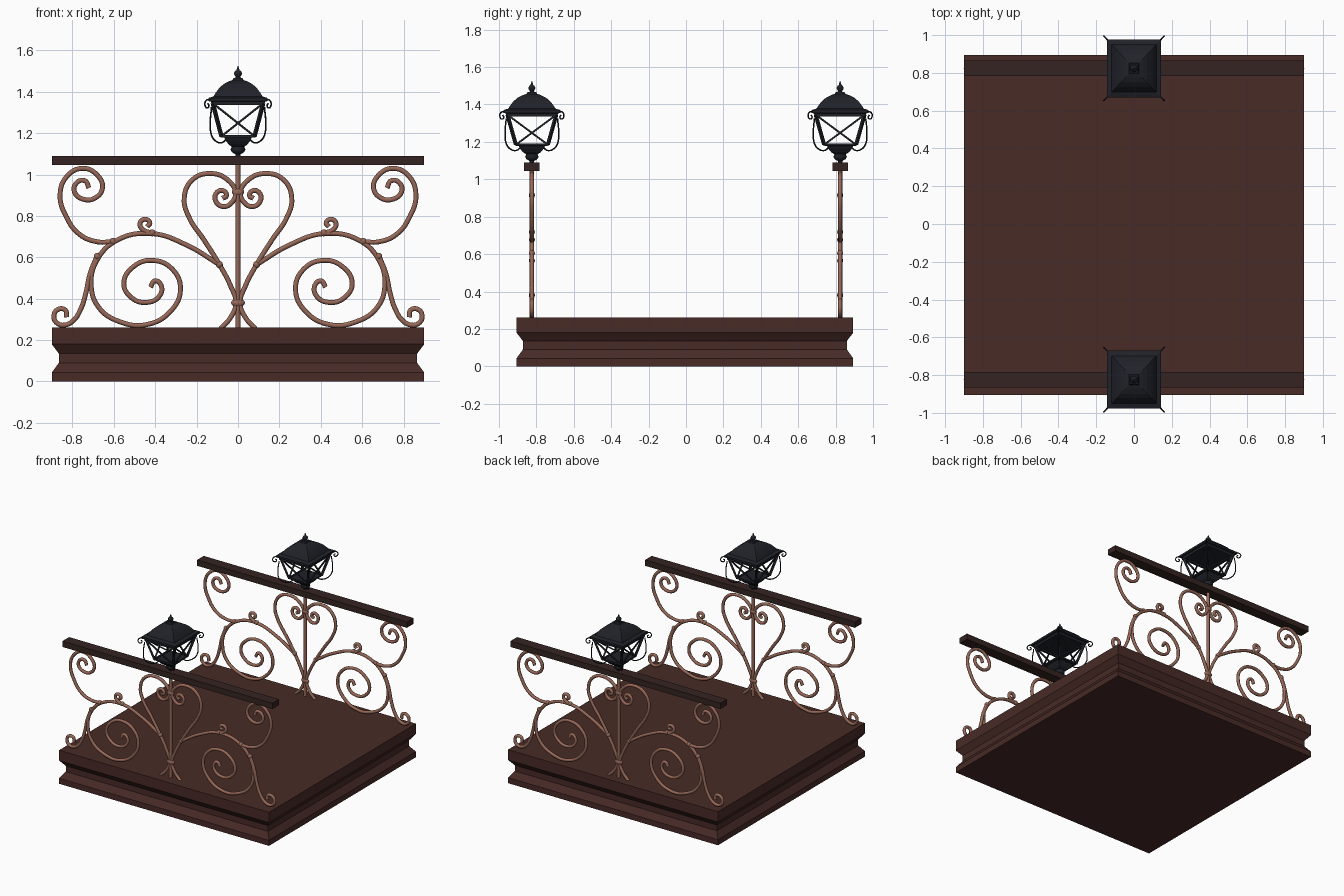
import bpy, bmesh, math
from mathutils import Matrix, Vector

if "Cube" in bpy.data.objects:
    bpy.data.objects.remove(bpy.data.objects["Cube"])


def mat(name, c):
    m = bpy.data.materials.new(name)
    m.diffuse_color = (*c, 1)
    m.use_nodes = True
    m.node_tree.nodes["Principled BSDF"].inputs["Base Color"].default_value = m.diffuse_color
    return m


BROWN = mat("brown_wood", (0.065, 0.024, 0.020))
DARK = mat("dark_wood", (0.034, 0.017, 0.015))
COPPER = mat("copper_iron", (0.31, 0.14, 0.098))
BLACK = mat("black_iron", (0.014, 0.016, 0.022))


def add(name, mesh, material, loc=(0, 0, 0), smooth=None):
    ob = bpy.data.objects.new(name, mesh)
    bpy.context.collection.objects.link(ob)
    ob.location = loc
    mesh.materials.clear()
    mesh.materials.append(material)
    if smooth:
        bpy.ops.object.select_all(action='DESELECT')
        ob.select_set(True)
        bpy.context.view_layer.objects.active = ob
        bpy.ops.object.shade_smooth_by_angle(angle=math.radians(smooth))
    return ob


def loft(name, rings, material, loc=(0, 0, 0), sides=4, smooth=None):
    """Stack of rectangular (or round) rings given as (half x, half y, z)."""
    bm = bmesh.new()
    k = math.sqrt(2) if sides == 4 else 1
    off = math.pi / 4 if sides == 4 else 0
    loops = []
    for hx, hy, z in rings:
        loops.append([bm.verts.new((hx * k * math.cos(off + 2 * math.pi * i / sides),
                                    hy * k * math.sin(off + 2 * math.pi * i / sides), z))
                      for i in range(sides)])
    for a, b in zip(loops, loops[1:]):
        for i in range(sides):
            j = (i + 1) % sides
            bm.faces.new((a[i], a[j], b[j], b[i]))
    bm.faces.new(loops[0][::-1])
    bm.faces.new(loops[-1])
    me = bpy.data.meshes.new(name)
    bm.to_mesh(me)
    bm.free()
    return add(name, me, material, loc, smooth)


def pipes(name, paths, radius, material, loc=(0, 0, 0), res=6, bevel=2):
    """Round bars swept along smooth paths, joined in one mesh."""
    cu = bpy.data.curves.new(name, 'CURVE')
    cu.dimensions = '3D'
    cu.resolution_u = res
    cu.bevel_depth = radius
    cu.bevel_resolution = bevel
    cu.use_fill_caps = True
    for path in paths:
        sp = cu.splines.new('BEZIER')
        sp.bezier_points.add(len(path) - 1)
        for p, co in zip(sp.bezier_points, path):
            p.co = co
            p.handle_left_type = p.handle_right_type = 'AUTO'
    tmp = bpy.data.objects.new("tmp", cu)
    bpy.context.collection.objects.link(tmp)
    bpy.context.view_layer.update()
    ev = tmp.evaluated_get(bpy.context.evaluated_depsgraph_get())
    me = bpy.data.meshes.new_from_object(ev)
    bpy.data.objects.remove(tmp)
    return add(name, me, material, loc, 50)


# Moulded base platform
BY = -0.006
loft("base", [(0.9, 0.9, 0), (0.9, 0.9, 0.043), (0.866, 0.866, 0.09),
              (0.866, 0.866, 0.135), (0.9, 0.9, 0.18), (0.9, 0.9, 0.26)], BROWN, (0, BY, 0))

# Scroll paths of one half panel (x, z)
HEART = [(.085, .255), (.035, .31), (.01, .38), (.035, .46), (.09, .565), (.165, .685),
         (.235, .79), (.26, .885), (.22, .975), (.13, 1.005), (.045, .97), (.012, .91),
         (.03, .865), (.07, .845), (.108, .872), (.103, .912), (.072, .922), (.056, .897), (.075, .885)]
SPIRAL = [(.09, .565), (.25, .66), (.42, .715), (.59, .68), (.685, .58), (.71, .47),
          (.675, .36), (.57, .288), (.44, .275), (.325, .34), (.278, .445), (.315, .54),
          (.41, .585), (.505, .555), (.552, .475), (.515, .405), (.44, .382),
          (.378, .415), (.372, .465), (.402, .486), (.423, .455)]
CURL = [(.41, .717), (.457, .732), (.474, .762), (.45, .784), (.426, .765), (.44, .748)]
CORNER = [(.605, .675), (.68, .675), (.765, .71), (.832, .8), (.86, .9), (.828, .99),
          (.75, 1.03), (.678, .995), (.655, .935), (.69, .887), (.745, .88), (.79, .915),
          (.78, .96), (.74, .97), (.72, .935)]
FOOT = [(.68, .61), (.715, .52), (.737, .42), (.76, .35), (.795, .295), (.835, .273),
        (.872, .28), (.89, .315), (.87, .348), (.835, .345), (.828, .31)]
BEADS = [(.09, .565), (.415, .718), (.605, .677), (.68, .605)]


def panel(tag, y):
    # Wrought scrolls, mirrored across the post
    paths = [[(s * x, 0, z) for x, z in p]
             for s in (1, -1) for p in (HEART, SPIRAL, CURL, CORNER, FOOT)]
    pipes(tag + "_scrolls", paths, 0.0118, COPPER, (0, y, 0))
    loft(tag + "_post", [(.0115, .0115, .25), (.0115, .0115, 1.05)], COPPER, (0, y, 0), 12, 50)
    # Beads and collars at the joints
    bm = bmesh.new()
    items = [(s * x, z, .017, .017) for s in (1, -1) for x, z in BEADS]
    items += [(0, .38, .034, .02), (0, .915, .03, .02)]
    for x, z, rx, rz in items:
        bmesh.ops.create_uvsphere(bm, u_segments=12, v_segments=8, radius=1,
                                  matrix=Matrix.Translation((x, 0, z)) @ Matrix.Diagonal((rx, .016, rz, 1)))
    me = bpy.data.meshes.new(tag + "_beads")
    bm.to_mesh(me)
    bm.free()
    add(tag + "_beads", me, COPPER, (0, y, 0), 60)
    # Top rail
    loft(tag + "_rail", [(.9, .041, 1.045), (.9, .041, 1.09)], DARK, (0, y, 0))


def bar(bm, a, b, w):
    """Square bar between two points."""
    a, b = Vector(a), Vector(b)
    d = b - a
    m = Matrix.Translation((a + b) / 2) @ d.to_track_quat('Z', 'Y').to_matrix().to_4x4()
    bmesh.ops.create_cube(bm, size=1, matrix=m @ Matrix.Diagonal((w, w, d.length, 1)))


def lantern(tag, y):
    loc = (0, y, 0)
    r = 1.07  # lantern is slightly deeper than wide

    def sq(rows):
        return [(h, h * r, z) for h, z in rows]
    # Stem and bowl under the cage
    loft(tag + "_stem", [(.012, .012, 1.085), (.012, .012, 1.098), (.03, .03, 1.108), (.036, .036, 1.12),
                         (.03, .03, 1.135), (.036, .036, 1.15)], BLACK, loc, 12, 50)
    loft(tag + "_bowl", sq([(.03, 1.135), (.045, 1.145), (.06, 1.165), (.066, 1.178),
                            (.084, 1.18), (.084, 1.192)]), BLACK, loc)
    # Roof with stepped eave and curved slopes
    loft(tag + "_roof", sq([(.128, 1.335), (.13, 1.352), (.143, 1.355), (.143, 1.37), (.118, 1.378),
                            (.108, 1.395), (.092, 1.417), (.07, 1.437), (.045, 1.45), (.026, 1.457),
                            (.022, 1.466)]), BLACK, loc)
    # Finial
    loft(tag + "_finial", [(a, a, z) for a, z in [(.02, 1.46), (.011, 1.472), (.018, 1.482), (.02, 1.49),
                           (.015, 1.499), (.007, 1.505), (.005, 1.515), (.001, 1.525)]],
         BLACK, loc, 10, 50)
    # Cage: leaning corner posts and crossed bars
    bm = bmesh.new()
    t, b, zt, zb = .122, .08, 1.345, 1.185
    cs = [(1, 1), (-1, 1), (-1, -1), (1, -1)]
    for i, (x, yy) in enumerate(cs):
        x2, y2 = cs[(i + 1) % 4]
        top, bot = (x * t, yy * t * r, zt), (x * b, yy * b * r, zb)
        top2, bot2 = (x2 * t, y2 * t * r, zt), (x2 * b, y2 * b * r, zb)
        bar(bm, bot, top, .015)
        bar(bm, bot, top2, .009)
        bar(bm, bot2, top, .009)
    me = bpy.data.meshes.new(tag + "_cage")
    bm.to_mesh(me)
    bm.free()
    add(tag + "_cage", me, BLACK, loc)
    # Corner brackets and eave curls
    arm = [(.128, 1.325), (.134, 1.25), (.128, 1.19), (.105, 1.16), (.075, 1.155), (.06, 1.168)]
    curl = [(.135, 1.362), (.154, 1.358), (.16, 1.338), (.15, 1.322), (.14, 1.332), (.146, 1.343)]
    pipes(tag + "_brackets", [[(sx * h, sy * h * r, z) for h, z in p]
                              for sx, sy in cs for p in (arm, curl)], .004, BLACK, loc, 4, 1)


for tag, y in (("front", -0.824), ("back", 0.824)):
    panel(tag, y)
    lantern(tag + "_lantern", y)
